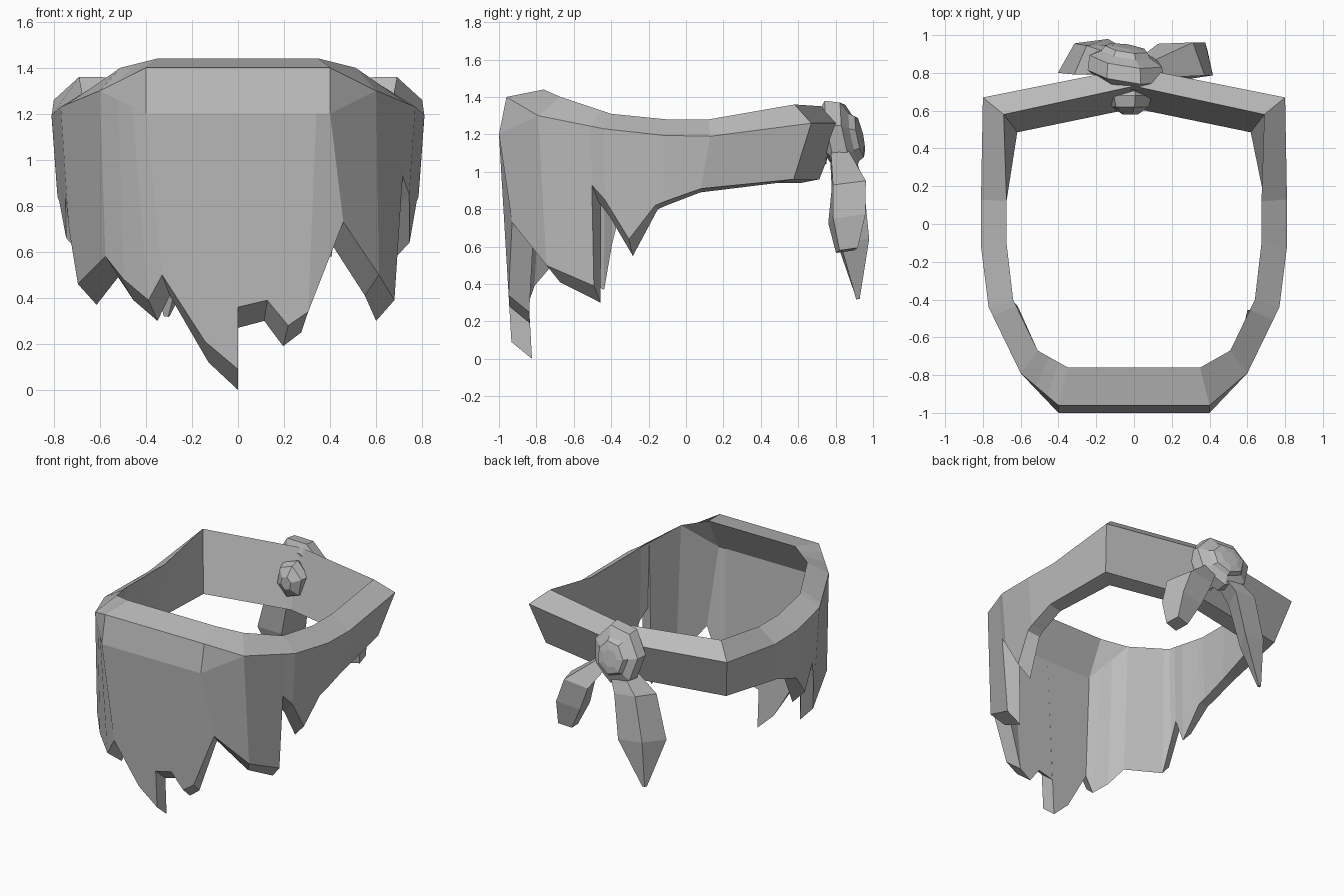
import bpy, bmesh, math
from mathutils import Vector

cube = bpy.data.objects.get("Cube")
if cube:
    bpy.data.objects.remove(cube)

GREY = (0.5, 0.5, 0.5, 1)
mat = bpy.data.materials.new("cloth grey")
mat.use_nodes = True
mat.diffuse_color = GREY
mat.node_tree.nodes["Principled BSDF"].inputs["Base Color"].default_value = GREY


def finish(name, bm):
    bmesh.ops.remove_doubles(bm, verts=bm.verts, dist=.0005)
    bmesh.ops.dissolve_degenerate(bm, dist=.0005, edges=bm.edges)
    bmesh.ops.recalc_face_normals(bm, faces=bm.faces)
    mesh = bpy.data.meshes.new(name)
    bm.to_mesh(mesh)
    bm.free()
    mesh.materials.append(mat)
    obj = bpy.data.objects.new(name, mesh)
    bpy.context.collection.objects.link(obj)


def bridge(bm, rings, closed=False):
    """Join consecutive vertex rings with quads, capping open ends."""
    vs = [[bm.verts.new(p) for p in ring] for ring in rings]
    n = len(vs[0])
    pairs = list(zip(vs, vs[1:])) + ([(vs[-1], vs[0])] if closed else [])
    for a, b in pairs:
        for i in range(n):
            j = (i + 1) % n
            bm.faces.new((a[i], a[j], b[j], b[i]))
    if not closed:
        bm.faces.new(vs[0])
        bm.faces.new(vs[-1])


# Rim paths for one half, front centre to back centre
OUTER = [(0, -.96, 1.4), (.4, -.96, 1.4), (.6, -.79, 1.3), (.77, -.44, 1.23),
         (.81, -.12, 1.195), (.81, .13, 1.19), (.8, .67, 1.26), (0, .83, 1.26)]
INNER = [(0, -.76, 1.44), (.35, -.76, 1.44), (.51, -.67, 1.4), (.64, -.4, 1.31),
         (.675, -.1, 1.28), (.675, .12, 1.28), (.69, .58, 1.36), (0, .73, 1.35)]
# The front panel folds below the rim, inside and out, fading at the corners
FOLD = [(0, -1, 1.2), (.4, -1, 1.2)] + OUTER[2:]
INNER_FOLD = [(0, -.89, 1.2), (.36, -.89, 1.2)] + INNER[2:]


def along(path, s):
    i = min(int(s), len(path) - 2)
    return Vector(path[i]).lerp(Vector(path[i + 1]), s - i)


def taper(s):
    """How fast the cloth narrows downwards in x and y."""
    if s < 1.2:
        return .01, .06
    if s < 2.5:
        return .01, .015
    return (.09, .04) if s < 5.5 else (.3, .47)


def column(s_top, s_bot, z, side):
    """Cross-section of the cloth at one place along the rim."""
    hem, hem_in = along(FOLD, s_bot), along(INNER_FOLD, s_bot)
    drop = hem.z - z
    kx, ky = taper(s_bot)
    low = Vector((hem.x * (1 - kx * drop), hem.y * (1 - ky * drop), z))
    inward = (hem_in - hem) * (.65 if 1.4 < s_bot < 5.5 else 1)
    inward.z = -.09 if s_bot < 3.7 else -.02
    ring = [along(INNER, s_top), along(OUTER, s_top), along(FOLD, s_top),
            low, low + inward, along(INNER_FOLD, s_top)]
    return [Vector((p.x * side, p.y, p.z)) for p in ring]


# Ragged hem: place on rim, place on hem, hem height
LEFT = [(0, 0, .36), (.35, .32, .39), (.6, .55, .28), (.85, .77, .34),
        (1, 1.3, .73), (2, 2.1, .5), (2.8, 2.8, .39), (2.8, 2.8, .93),
        (3, 3, .85), (3.4, 3.4, .64), (3.85, 3.85, .82), (4, 4, .84),
        (5, 4.8, .91), (6, 6, .96), (7, 7, .96)]
RIGHT = [(0, 0, .09), (.35, .36, .21), (1, .83, .5), (1.3, .98, .39),
         (1.6, 1.5, .48), (2, 1.9, .58), (2.87, 2.87, .46), (3, 3.03, .7),
         (3.15, 3.15, .84), (3.4, 3.4, .66), (3.85, 3.85, .82), (4, 4, .84),
         (5, 4.8, .91), (6, 6, .96)]

bm = bmesh.new()
rings = [column(*c, 1) for c in LEFT] + [column(*c, -1) for c in reversed(RIGHT)]
bridge(bm, rings, closed=True)
finish("face_cloth", bm)


# Knot: faceted lump turned about the y axis, slanted to lie on the cloth
def lump(name, centre, profile, sides, wide, tall, yaw, pitch):
    bm = bmesh.new()
    rings = []
    for y, r in profile:
        ring = []
        for i in range(sides):
            a = math.tau * i / sides + .3
            x, z = r * wide * math.cos(a), r * tall * math.sin(a)
            ring.append(Vector(centre) + Vector((x, y + yaw * x + pitch * z, z)))
        rings.append(ring)
    bridge(bm, rings)
    finish(name, bm)


lump("knot", (-.04, .84, 1.19),
     [(-.1, .13), (-.05, .2), (.03, .19), (.06, .13), (.09, .11), (.1, .06)],
     7, 1.04, 1.02, -.15, -.2)
lump("knot_inside", (-.02, .65, 1.14),
     [(-.07, .05), (-.03, .12), (.03, .14), (.1, .1)], 6, .85, 1, 0, 0)


# Loose tails: broad diamond sections running down from the knot,
# each turned to face outwards on its own side
def tail(name, side, stations):
    bm = bmesh.new()
    rings = []
    for x, y, z, wide, thick in stations:
        c = Vector((x * side, y, z))
        across = Vector((.83 * side, -.56, 0)) * wide
        out = Vector((.56 * side, .83, .2)) * thick
        rings.append([c + across, c + out, c - across, c - out])
    bridge(bm, rings)
    finish(name, bm)


tail("right_tail", -1, [(.06, .84, 1.1, .08, .06), (.2, .87, .95, .14, .09),
                        (.27, .89, .64, .16, .08), (.31, .92, .32, .015, .012)])
tail("left_tail", 1, [(.08, .82, 1.1, .08, .06), (.25, .87, .93, .15, .11),
                      (.31, .86, .75, .13, .12), (.35, .86, .58, .07, .07)])
